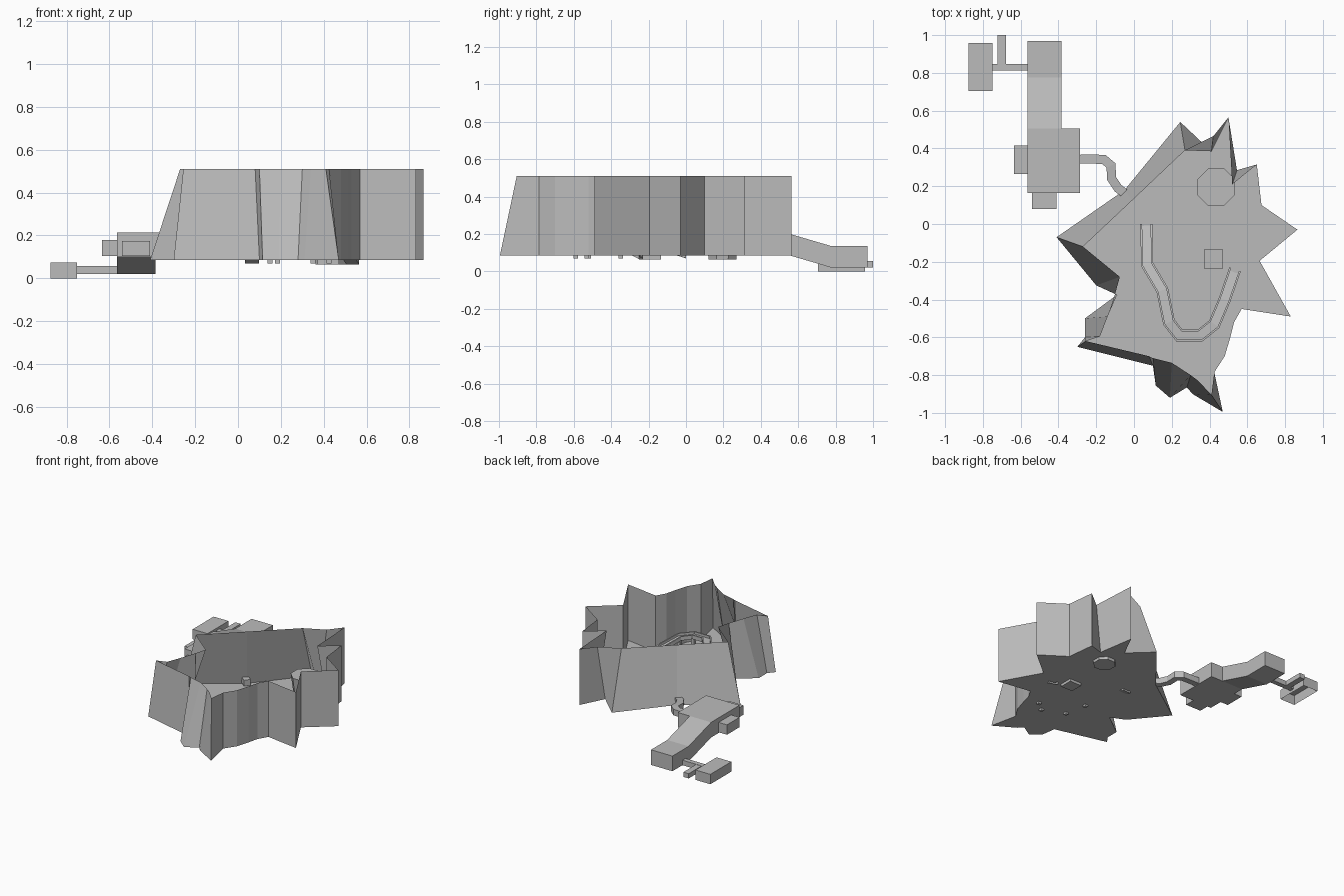
import bpy, bmesh, math
from mathutils import Vector

if "Cube" in bpy.data.objects:
    bpy.data.objects.remove(bpy.data.objects["Cube"])

grey = bpy.data.materials.new("plain grey")
grey.diffuse_color = (0.5, 0.5, 0.5, 1)
grey.use_nodes = True
grey.node_tree.nodes["Principled BSDF"].inputs["Base Color"].default_value = grey.diffuse_color


def finish(name, bm, fix=True):
    if fix:
        bmesh.ops.recalc_face_normals(bm, faces=bm.faces)
    me = bpy.data.meshes.new(name)
    bm.to_mesh(me)
    bm.free()
    me.materials.append(grey)
    ob = bpy.data.objects.new(name, me)
    bpy.context.collection.objects.link(ob)
    return ob


def box(name, x, y, z, open_bottom=False, drop=0):
    """Box from ranges; drop lowers its back (+y) end to make a ramp."""
    bm = bmesh.new()
    bmesh.ops.create_cube(bm, size=1)
    for v in bm.verts:
        back = v.co.y > 0
        v.co = Vector((x[v.co.x > 0], y[back], z[v.co.z > 0] - drop * back))
    bmesh.ops.recalc_face_normals(bm, faces=bm.faces)
    if open_bottom:
        bm.normal_update()
        low = [f for f in bm.faces if f.normal.z < -0.9]
        bmesh.ops.delete(bm, geom=low, context='FACES')
    return finish(name, bm, False)


def sweep(name, path, section):
    """Sweep a closed (side, up) section along a path, kept upright."""
    bm = bmesh.new()
    pts = [Vector(p) for p in path]
    rings = []
    for i, p in enumerate(pts):
        a = (p - pts[i - 1]) if i else (pts[1] - p)
        b = (pts[i + 1] - p) if i < len(pts) - 1 else a
        a, b = Vector((a.x, a.y, 0)).normalized(), Vector((b.x, b.y, 0)).normalized()
        d = (a + b).normalized()
        side = Vector((d.y, -d.x, 0)) / max(d.dot(a), 0.5)
        rings.append([bm.verts.new(p + side * s + Vector((0, 0, u))) for s, u in section])
    n = len(section)
    for r, q in zip(rings, rings[1:]):
        for k in range(n):
            bm.faces.new((r[k], r[(k + 1) % n], q[(k + 1) % n], q[k]))
    bm.faces.new(rings[0])
    bm.faces.new(rings[-1])
    return finish(name, bm)


# Open-topped cavern: jagged floor outline (x, y), with the rim (x, y) where it leans
FLOOR, RIM = 0.085, 0.51
outline = [
    (-.41, -.07, -.27, -.12), (-.2, -.325, -.075, -.28), (-.09, -.375, -.1, -.37),
    (-.26, -.5, -.14, -.49), (-.26, -.6, -.18, -.595), (-.3, -.65, -.255, -.62),
    (.1, -.75, .08, -.7), (.115, -.855, .1, -.71), (.19, -.92, .2, -.735),
    (.28, -.865, .3, -.8), (.31, -.9, .34, -.83), (.47, -.995, .41, -.905),
    (.425, -.785), (.48, -.7), (.51, -.6), (.53, -.52), (.57, -.45), (.83, -.49),
    (.665, -.195), (.865, -.03), (.675, .1), (.65, .315), (.545, .285, .52, .21),
    (.5, .565), (.41, .385, .42, .465), (.245, .54, .27, .39), (-.05, .18, -.01, .125)]
bm = bmesh.new()
low = [bm.verts.new((p[0], p[1], FLOOR)) for p in outline]
top = [bm.verts.new((p[-2], p[-1], RIM)) for p in outline]
bm.faces.new(low)
for i in range(len(low)):
    j = (i + 1) % len(low)
    bm.faces.new((low[i], low[j], top[j], top[i]))
finish("cavern_floor_and_walls", bm, False)

# Raised eight-sided platform
bm = bmesh.new()
bmesh.ops.create_cone(bm, cap_ends=True, segments=8, radius1=.08, radius2=.108, depth=.21)
for v in bm.verts:
    a = math.pi / 8
    x, y = v.co.x, v.co.y
    on_axis = any(abs(c) < 1e-4 for c in (x, y))
    if on_axis:
        x, y = x * math.cos(a) - y * math.sin(a), x * math.sin(a) + y * math.cos(a)
    elif abs(abs(x) - abs(y)) < 1e-4:
        x, y = x * math.cos(a) - y * math.sin(a), x * math.sin(a) + y * math.cos(a)
    v.co = (x + .435, y + .195, v.co.z + .17)
finish("octagon_platform", bm)

# Small square block
box("square_block", (.37, .47), (-.235, -.135), (.065, .12))

# U-shaped walkway: a channel with low side lips, rising from the floor on posts
walk = [(.065, 0, .07), (.07, -.215, .14), (.15, -.35, .18), (.185, -.52, .2),
        (.24, -.59, .2), (.35, -.59, .2), (.425, -.53, .19), (.48, -.4, .15), (.535, -.24, .065)]
channel = [(-.032, 0), (.032, 0), (.032, .03), (.022, .03), (.022, .012),
           (-.022, .012), (-.022, .03), (-.032, .03)]
sweep("raised_walkway", walk, channel)
for i in (2, 3, 5, 6):
    x, y, z = walk[i]
    box("walkway_post", (x - .012, x + .012), (y - .012, y + .012), (.07, z + .002))

# Passage from the cavern to the rooms
tube = [(-.024, 0), (.024, 0), (.024, .045), (-.024, .045)]
sweep("bent_passage", [(-.285, .345, .105), (-.16, .342, .105), (-.122, .31, .105),
                       (-.118, .24, .1), (-.085, .19, .095), (-.02, .14, .09)], tube)

# Upper room with side alcoves
box("upper_room", (-.565, -.385), (.165, .505), (.1, .215))
box("upper_room_wing", (-.385, -.285), (.165, .505), (.1, .215))
box("side_alcove", (-.635, -.565), (.265, .415), (.105, .18))
box("front_alcove", (-.54, -.41), (.08, .165), (.105, .175))

# Ramp down to the lower room
box("sloping_hall", (-.565, -.385), (.505, .775), (.1, .215), drop=.079)
box("lower_room", (-.565, -.385), (.775, .97), (.021, .136))

# Narrow halls and end room
box("narrow_hall", (-.75, -.565), (.812, .848), (.02, .058))
box("narrow_branch", (-.723, -.678), (.848, 1.0), (.02, .056))
box("end_room", (-.875, -.75), (.705, .957), (0, .075), open_bottom=True)
